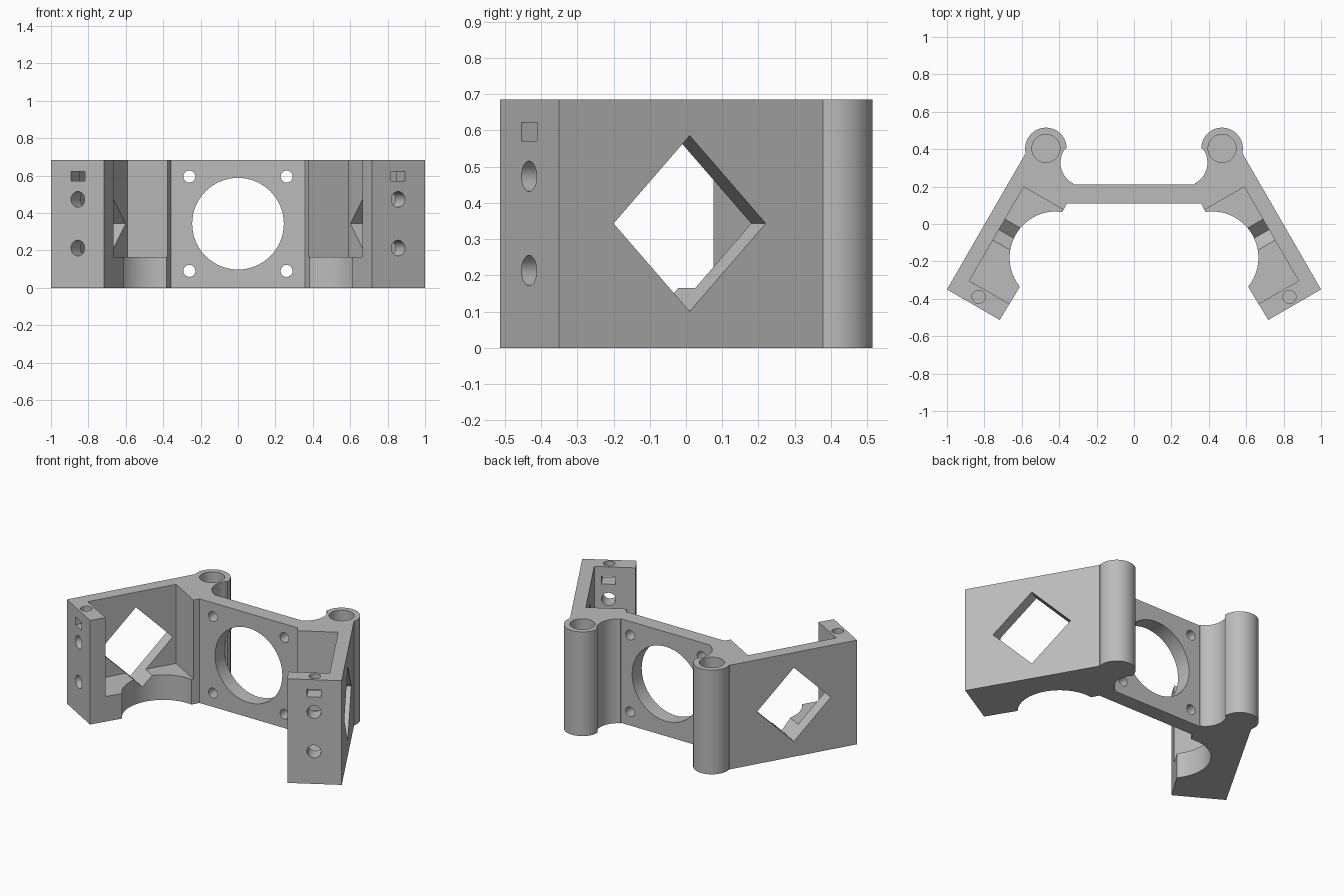
import bpy, bmesh, math
from mathutils import Vector

if "Cube" in bpy.data.objects:
    bpy.data.objects.remove(bpy.data.objects["Cube"])

H, MID = 0.685, 0.343               # height, mid height
X, Y, Z = Vector((1, 0, 0)), Vector((0, 1, 0)), Vector((0, 0, 1))
CORNER = Vector((1.0, -0.35, 0))    # outer end corner of the right arm
U = Vector((0.5, -math.sqrt(0.75), 0))    # along the arm, towards its free end
V = Vector((-math.sqrt(0.75), -0.5, 0))   # from the outer wall inwards
ORIGIN = Vector((0, 0, 0))


def arm(u, v):
    p = CORNER + u * U + v * V
    return (p.x, p.y)


def arc(cx, cy, r, a0, a1, n):
    return [(cx + r * math.cos(math.radians(a0 + (a1 - a0) * i / n)),
             cy + r * math.sin(math.radians(a0 + (a1 - a0) * i / n))) for i in range(n + 1)]


def circle(cx, cy, r, n=64):
    return arc(cx, cy, r, 0, 360, n)[:-1]


def rect(a0, a1, b0, b1):
    return [(a0, b0), (a1, b0), (a1, b1), (a0, b1)]


def prism(name, pts, origin, a, b, c, lo, hi, side=1):
    """Extrude a profile in the a/b plane along c; side=-1 mirrors it in x."""
    bm = bmesh.new()
    ends = []
    for h in (lo, hi):
        ring = []
        for s, t in pts:
            p = origin + a * s + b * t + c * h
            ring.append(bm.verts.new((p.x * side, p.y, p.z)))
        bm.faces.new(ring)
        ends.append(ring)
    n = len(pts)
    for i in range(n):
        j = (i + 1) % n
        bm.faces.new((ends[0][i], ends[0][j], ends[1][j], ends[1][i]))
    bmesh.ops.recalc_face_normals(bm, faces=bm.faces)
    me = bpy.data.meshes.new(name)
    bm.to_mesh(me)
    bm.free()
    ob = bpy.data.objects.new(name, me)
    bpy.context.collection.objects.link(ob)
    return ob


# Plan outline: centre plate, arm with round bite, boss, concave fillet
bx, by, br = 0.418, -0.18, 0.247
start = arm(-0.669, 0.326)
end = arm(-0.197, 0.326)
a0 = math.degrees(math.atan2(start[1] - by, start[0] - bx))
a1 = math.degrees(math.atan2(end[1] - by, end[0] - bx))
half = [arm(-0.72, 0.326)]
half += arc(bx, by, br, a0, a1, 36)
half += [arm(0, 0.326), arm(0, 0), arm(-0.84, 0)]
half += arc(0.471, 0.404, 0.111, -14, 180, 36)
half += arc(0.268, 0.328, 0.125, 36, -63, 20)
half += [(0.325, 0.21)]
outline = half + [(-x, y) for x, y in reversed(half)]
bracket = prism("motor_bracket", outline, ORIGIN, X, Y, Z, 0, H)

cutters = []


def cut(*args):
    cutters.append(prism("cutter", *args))


# Centre plate: large opening and four screw holes
cut(circle(0, MID, 0.245), ORIGIN, X, Z, Y, 0.0, 0.3)
for side in (1, -1):
    for dz in (-0.252, 0.252):
        cut(circle(0.26, MID + dz, 0.032, 32), ORIGIN, X, Z, Y, 0.0, 0.3, side)
    # Arm pocket above the ledge
    cut(rect(-0.68, -0.1, 0.081, 0.5), CORNER, U, V, Z, 0.165, 0.9, side)
    # Diamond window through the outer wall and ledge
    cut(circle(-0.416, MID, 0.2425, 4), CORNER, U, Z, V, -0.1, 0.3, side)
    # End block: two screw holes, nut slot, vertical screw hole
    for dz in (-0.13, 0.13):
        cut(circle(0.166, MID + dz, 0.042, 32), CORNER, V, Z, U, -0.15, 0.1, side)
    cut(rect(0.123, 0.209, 0.571, 0.621), CORNER, V, Z, U, -0.15, 0.1, side)
    cut(circle(-0.05, 0.166, 0.035, 32), CORNER, U, V, Z, 0.59, 0.9, side)
    # Blind hole in the boss
    cut(circle(0.471, 0.404, 0.075, 48), ORIGIN, X, Y, Z, 0.1, 0.9, side)

bpy.context.view_layer.objects.active = bracket
bracket.select_set(True)
for c in cutters:
    c.hide_render = True
    m = bracket.modifiers.new("cut", 'BOOLEAN')
    m.operation = 'DIFFERENCE'
    m.solver = 'EXACT'
    m.object = c
    bpy.ops.object.modifier_apply(modifier=m.name)
    bpy.data.objects.remove(c, do_unlink=True)

# Single grey plastic
mat = bpy.data.materials.new("grey plastic")
mat.diffuse_color = (0.5, 0.5, 0.5, 1)
mat.use_nodes = True
mat.node_tree.nodes["Principled BSDF"].inputs["Base Color"].default_value = mat.diffuse_color
bracket.data.materials.clear()
bracket.data.materials.append(mat)
for ob in bpy.context.selected_objects:
    ob.select_set(False)
bracket.select_set(True)
bpy.ops.object.shade_smooth_by_angle(angle=math.radians(30))
